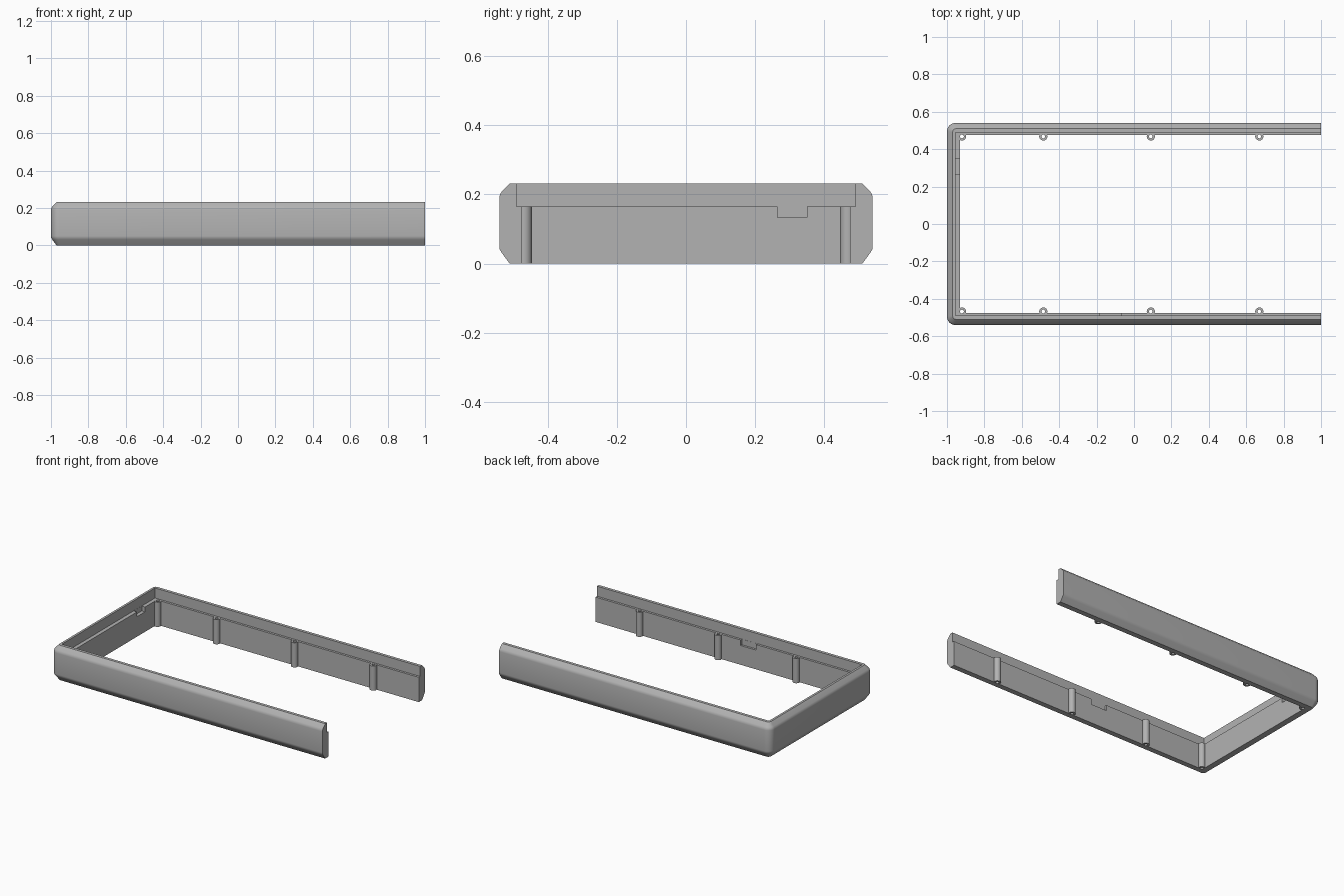
import bpy, bmesh, math
from mathutils import Matrix

cube = bpy.data.objects.get("Cube")
if cube:
    bpy.data.objects.remove(cube, do_unlink=True)

grey = bpy.data.materials.new("mid grey")
grey.use_nodes = True
COLOUR = (0.45, 0.45, 0.45, 1)
grey.diffuse_color = COLOUR
grey.node_tree.nodes["Principled BSDF"].inputs["Base Color"].default_value = COLOUR

LEDGE = 0.165
BOSS_X = (-0.92, -0.485, 0.09, 0.67)
BOSS_Y = 0.468


def make_object(name, bm):
    bmesh.ops.recalc_face_normals(bm, faces=bm.faces[:])
    mesh = bpy.data.meshes.new(name)
    bm.to_mesh(mesh)
    bm.free()
    mesh.materials.append(grey)
    obj = bpy.data.objects.new(name, mesh)
    bpy.context.collection.objects.link(obj)
    return obj


def u_path(left, half, radius, steps=8):
    """Open-ended U outline with two rounded corners."""
    back = []
    for i in range(steps + 1):
        a = math.pi / 2 * (1 + i / steps)
        back.append((left + radius + radius * math.cos(a),
                     half - radius + radius * math.sin(a)))
    front = [(x, -y) for x, y in reversed(back)]
    return [(1, half)] + back + front + [(1, -half)]


# Wall section: left x, half depth, height, corner radius
SECTION = [
    (-0.970, 0.510, 0, 0.02),
    (-0.993, 0.533, 0.031, 0.04),
    (-0.999, 0.539, 0.041, 0.044),
    (-1, 0.540, 0.050, 0.045),
    (-1, 0.540, 0.190, 0.045),
    (-0.998, 0.538, 0.200, 0.043),
    (-0.993, 0.533, 0.208, 0.04),
    (-0.970, 0.510, 0.232, 0.02),
    (-0.955, 0.490, 0.232, 0),
    (-0.955, 0.490, LEDGE, 0),
    (-0.930, 0.475, LEDGE, 0),
    (-0.930, 0.475, 0, 0),
]

# Three-sided frame
bm = bmesh.new()
rails = [[bm.verts.new((x, y, z)) for x, y in u_path(left, half, r)]
         for left, half, z, r in SECTION]
for k, rail in enumerate(rails):
    following = rails[(k + 1) % len(rails)]
    for i in range(len(rail) - 1):
        bm.faces.new((rail[i], rail[i + 1], following[i + 1], following[i]))
for end in (0, -1):
    bm.faces.new([rail[end] for rail in rails])
bmesh.ops.remove_doubles(bm, verts=bm.verts[:], dist=0.00001)
frame = make_object("frame", bm)


# Notches and screw holes cut from the frame
def add_box(bm, low, high):
    mid = [(a + b) / 2 for a, b in zip(low, high)]
    size = [b - a for a, b in zip(low, high)]
    bmesh.ops.create_cube(bm, size=1, matrix=Matrix.Translation(mid) @ Matrix.Diagonal((*size, 1)))


bm = bmesh.new()
add_box(bm, (-0.954, 0.265, 0.133), (-0.9, 0.35, 0.18))
add_box(bm, (-0.185, -0.489, 0.128), (-0.07, -0.43, 0.18))
for x in BOSS_X:
    for side in (-1, 1):
        bmesh.ops.create_cone(bm, cap_ends=True, segments=24, radius1=0.01, radius2=0.01,
                              depth=0.4, matrix=Matrix.Translation((x, side * BOSS_Y, 0.1)))
cutter = make_object("cutter", bm)
cutter.hide_render = True
cut = frame.modifiers.new("cut", "BOOLEAN")
cut.operation = "DIFFERENCE"
cut.solver = "EXACT"
cut.object = cutter
bpy.context.view_layer.objects.active = frame
bpy.ops.object.modifier_apply(modifier=cut.name)
bpy.data.objects.remove(cutter, do_unlink=True)


# Hollow screw bosses along both long walls
def boss(name, x, y, segments=24):
    bm = bmesh.new()
    loops = []
    for radius, z in ((0.022, 0.0005), (0.022, LEDGE - 0.0005),
                      (0.01, LEDGE - 0.0005), (0.01, 0.0005)):
        loops.append([bm.verts.new((x + radius * math.cos(math.tau * i / segments),
                                    y + radius * math.sin(math.tau * i / segments), z))
                      for i in range(segments)])
    for k in range(4):
        a, b = loops[k], loops[(k + 1) % 4]
        for i in range(segments):
            j = (i + 1) % segments
            bm.faces.new((a[i], a[j], b[j], b[i]))
    return make_object(name, bm)


parts = [frame]
for n, x in enumerate(BOSS_X, 1):
    parts.append(boss(f"front_screw_boss_{n}", x, -BOSS_Y))
    parts.append(boss(f"back_screw_boss_{n}", x, BOSS_Y))

bpy.ops.object.select_all(action="DESELECT")
for part in parts:
    part.select_set(True)
bpy.context.view_layer.objects.active = frame
bpy.ops.object.shade_smooth_by_angle(angle=math.radians(30))
